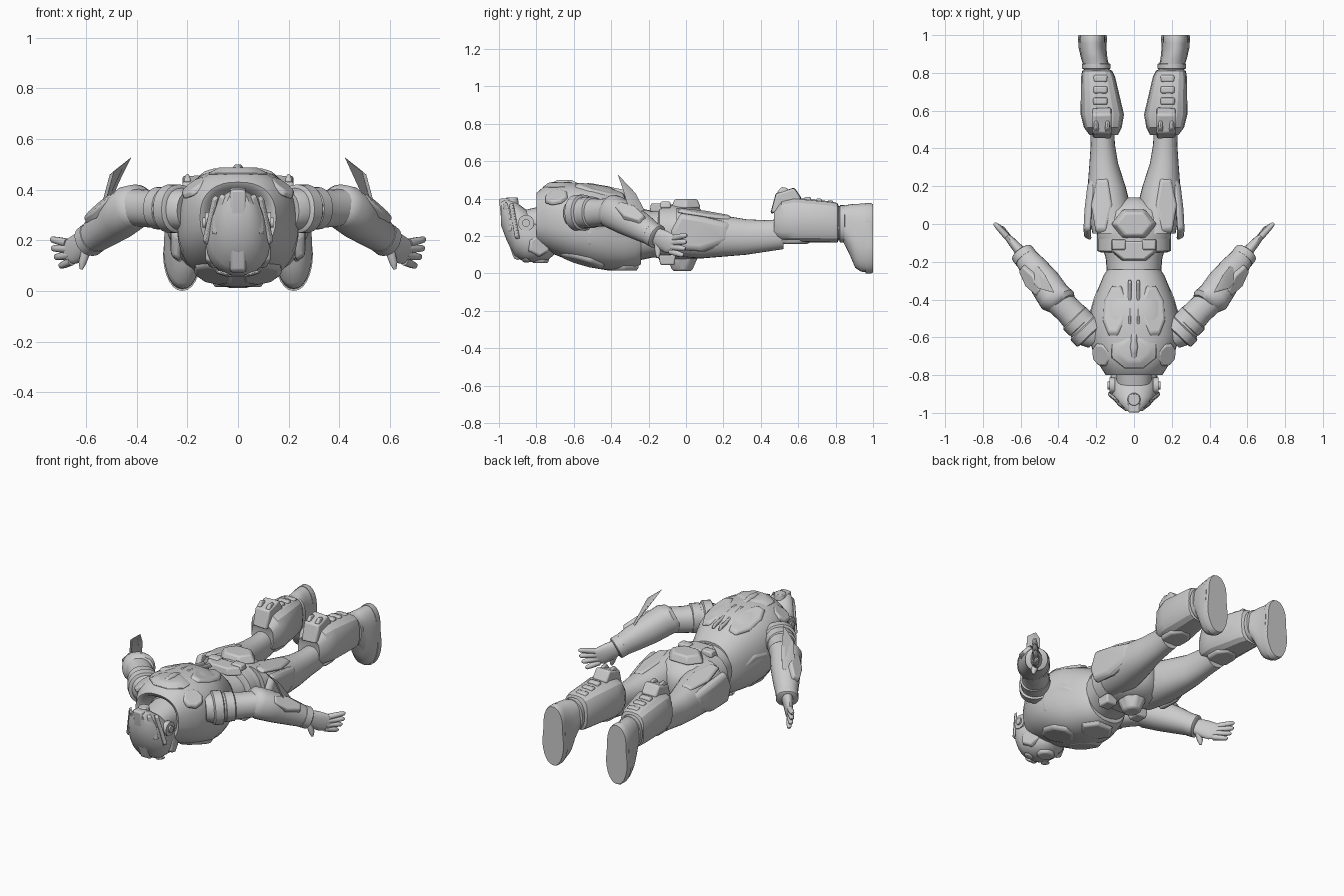
import bpy, bmesh, math
from mathutils import Vector

old = bpy.data.objects.get("Cube")
if old:
    bpy.data.objects.remove(old, do_unlink=True)

grey = bpy.data.materials.new("plain_grey")
grey.use_nodes = True
grey.diffuse_color = (0.6, 0.6, 0.6, 1)
grey.node_tree.nodes["Principled BSDF"].inputs["Base Color"].default_value = grey.diffuse_color

FORWARD, UP = Vector((0, 1, 0)), Vector((0, 0, 1))


def finish(name, bm, pair, bevel=0, angle=35):
    """Turn a bmesh into a shaded object, mirrored when it is one of a pair."""
    bmesh.ops.recalc_face_normals(bm, faces=bm.faces)
    mesh = bpy.data.meshes.new(name)
    bm.to_mesh(mesh)
    bm.free()
    mesh.materials.append(grey)
    ob = bpy.data.objects.new(name, mesh)
    bpy.context.collection.objects.link(ob)
    bpy.ops.object.select_all(action='DESELECT')
    bpy.context.view_layer.objects.active = ob
    ob.select_set(True)
    bpy.ops.object.shade_smooth_by_angle(angle=math.radians(angle))
    if bevel:
        soft = ob.modifiers.new("Soft edges", 'BEVEL')
        soft.width, soft.segments = bevel, 2
    if pair:
        ob.modifiers.new("Mirror", 'MIRROR').use_axis[0] = True


def skin(bm, loops):
    """Bridge neighbouring vertex loops and cap both ends."""
    count = len(loops[0])
    for near, far in zip(loops, loops[1:]):
        for i in range(count):
            j = (i + 1) % count
            bm.faces.new((near[i], near[j], far[j], far[i]))
    bm.faces.new(loops[0])
    bm.faces.new(loops[-1])


def ring(y, wide, low, high, x=0):
    """Cross-section of a part that lies along the body."""
    return Vector((x, y, (low + high) / 2)), wide, (high - low) / 2


def knot(x, y, z, radius):
    """Round cross-section of a limb."""
    return Vector((x, y, z)), radius, radius


def loft(name, rings, axis=FORWARD, pair=False, power=2.2, sides=28, angle=40, arch=0):
    """Superellipse skin through a row of rings; arch pinches the middle like a shoe sole."""
    u = axis.cross(UP).normalized()
    v = u.cross(axis.normalized())
    bm = bmesh.new()
    loops = []
    for centre, wide, high in rings:
        loop = []
        for i in range(sides):
            turn = math.tau * i / sides
            a, b = (math.copysign(abs(k) ** (2 / power), k) for k in (math.cos(turn), math.sin(turn)))
            pinch = 1 - arch * math.exp(-9 * (b - .2) ** 2)
            loop.append(bm.verts.new(centre + u * a * wide * pinch + v * b * high))
        loops.append(loop)
    skin(bm, loops)
    finish(name, bm, pair, angle=angle)


def limb(name, *knots, pair=True, **options):
    loft(name, knots, knots[-1][0] - knots[0][0], pair, **options)


def band(name, centre, axis, wide, high, length, pair=False, **options):
    """Short cuff with chamfered rims."""
    centre, axis = Vector(centre), Vector(axis).normalized()
    rims = [(centre + axis * length * t, wide * s, high * s)
            for t, s in ((-.5, .9), (-.4, 1), (.4, 1), (.5, .9))]
    loft(name, rims, axis, pair, **options)


def slab(name, base, push, taper=.85, pair=True, bevel=.008):
    """Outline pushed along a vector, narrowing on the way."""
    base = [Vector(p) for p in base]
    middle = sum(base, Vector()) / len(base)
    bm = bmesh.new()
    skin(bm, [[bm.verts.new(p) for p in base],
              [bm.verts.new(middle + (p - middle) * taper + Vector(push)) for p in base]])
    finish(name, bm, pair, bevel)


def panel(name, at, size, facing=UP, along=FORWARD, sides=4, **options):
    """Regular polygon plate of a given width, length and thickness."""
    normal = Vector(facing).normalized()
    across = Vector(along).cross(normal).normalized()
    length = normal.cross(across)
    start = math.pi / sides if sides % 4 == 0 else 0
    turns = [start + math.tau * i / sides for i in range(sides)]
    reach_x, reach_y = max(map(math.cos, turns)), max(map(math.sin, turns))
    wide, long, thick = size
    base = [Vector(at) + across * math.cos(t) / reach_x * wide / 2 + length * math.sin(t) / reach_y * long / 2
            for t in turns]
    slab(name, base, normal * thick, **options)


# Torso vest with a hollow collar, abdomen and pelvis
loft("torso_vest", [
    ring(y=-.72, wide=.1, low=.19, high=.38), ring(y=-.79, wide=.13, low=.17, high=.41),
    ring(y=-.8, wide=.15, low=.15, high=.43), ring(y=-.76, wide=.175, low=.13, high=.465),
    ring(y=-.7, wide=.21, low=.1, high=.48), ring(y=-.6, wide=.24, low=.06, high=.485),
    ring(y=-.5, wide=.24, low=.03, high=.48), ring(y=-.41, wide=.215, low=.015, high=.465),
    ring(y=-.33, wide=.185, low=.02, high=.42), ring(y=-.27, wide=.16, low=.03, high=.385),
    ring(y=-.24, wide=.14, low=.05, high=.36)], power=2.4, sides=36, angle=45)
loft("abdomen", [ring(y=-.3, wide=.14, low=.06, high=.36), ring(y=-.18, wide=.15, low=.085, high=.335),
                 ring(y=-.08, wide=.18, low=.08, high=.35)])
loft("pelvis", [ring(y=-.15, wide=.165, low=.09, high=.35), ring(y=-.08, wide=.195, low=.07, high=.37),
                ring(y=0, wide=.2, low=.07, high=.365), ring(y=.07, wide=.17, low=.08, high=.35),
                ring(y=.12, wide=.09, low=.12, high=.3), ring(y=.14, wide=.03, low=.16, high=.26)])
band("belt", (0, -.11, .22), FORWARD, wide=.195, high=.15, length=.08)

# Back and chest armour
panel("upper_back_shell", (0, -.67, .46), (.25, .2, .028), sides=8, taper=.6, pair=False, bevel=.012)
panel("spine_crest", (0, -.65, .475), (.06, .18, .025), sides=6, taper=.4, pair=False)
panel("back_fins", (.022, -.42, .44), (.02, .26, .025), facing=(0, .2, 1))
panel("back_side_plates", (.1, -.46, .435), (.13, .28, .02), facing=(.3, .25, 1), sides=8, bevel=.008)
panel("collar_pads", (.165, -.69, .4), (.12, .13, .025), facing=(.7, -.3, 1), sides=8, bevel=.008)
panel("chest_plates", (.09, -.55, .085), (.17, .26, .03), facing=(.2, -.3, -1), sides=8, bevel=.012)
panel("stomach_plate", (0, -.33, .04), (.22, .16, .025), facing=-UP, sides=6, pair=False)
panel("rib_plates", (.185, -.43, .2), (.18, .24, .025), facing=(1, .3, -.2), sides=8, bevel=.012)

# Belt gear
panel("seat_plate", (0, 0, .35), (.25, .16, .048), sides=6, pair=False, taper=.75, bevel=.01)
panel("lower_back_plate", (0, -.14, .33), (.26, .11, .045), sides=6, pair=False)
panel("back_pouches", (.08, -.11, .35), (.08, .06, .035))
panel("front_pouches", (.11, -.1, .1), (.08, .09, .055), facing=-UP)
panel("groin_guard", (0, -.02, .09), (.15, .17, .078), facing=-UP, sides=8, taper=.6, pair=False, bevel=.012)

# Legs
loft("thighs", [
    ring(x=.12, y=-.05, wide=.1, low=.09, high=.35), ring(x=.13, y=.08, wide=.115, low=.08, high=.335),
    ring(x=.145, y=.2, wide=.1, low=.09, high=.31), ring(x=.16, y=.32, wide=.076, low=.1, high=.29),
    ring(x=.165, y=.42, wide=.064, low=.115, high=.285), ring(x=.17, y=.52, wide=.064, low=.13, high=.29)],
    pair=True)
slab("hip_guards", [(.235 - .12 * abs(y), y, z) for y, z in
                    ((-.09, .22), (-.05, .12), (.1, .11), (.27, .17), (.27, .27), (.1, .31), (-.03, .33))],
     (.04, -.02, 0), taper=.8, bevel=.015)
panel("thigh_back_guards", (.17, .1, .31), (.12, .3, .018), facing=(.2, .15, 1), sides=6)
loft("shin_armour", [
    ring(x=.16, y=.48, wide=.06, low=.2, high=.31), ring(x=.16, y=.47, wide=.075, low=.19, high=.34),
    ring(x=.165, y=.51, wide=.1, low=.17, high=.39), ring(x=.168, y=.58, wide=.115, low=.165, high=.405),
    ring(x=.19, y=.78, wide=.09, low=.165, high=.385), ring(x=.195, y=.81, wide=.08, low=.165, high=.375),
    ring(x=.195, y=.82, wide=.06, low=.19, high=.35)], pair=True, power=3, sides=16, angle=25)
slab("calf_guards", [(.12, y, z) for y, z in ((.45, .32), (.48, .43), (.52, .44), (.58, .46), (.62, .4), (.55, .33))],
     (.1, 0, 0), taper=.95, bevel=.01)
for label, x in (("inner", .14), ("outer", .2)):
    panel(label + "_calf_spikes", (x, .52, .425), (.03, .07, .035), facing=(0, .2, 1), taper=.5)
for i, label in enumerate(("upper", "middle", "lower")):
    panel(label + "_calf_ribs", (.178, .65 + .06 * i, .385 - .01 * i), (.08, .04, .025))
panel("knee_plates", (.17, .57, .18), (.15, .2, .022), facing=-UP, sides=8, bevel=.008)

# Boots with flat shaped soles
loft("boots", [
    ring(x=.195, y=.78, wide=.07, low=.185, high=.36), ring(x=.2, y=.84, wide=.07, low=.17, high=.36),
    ring(x=.21, y=.875, wide=.072, low=.1, high=.37), ring(x=.215, y=.905, wide=.074, low=.03, high=.372),
    ring(x=.22, y=.935, wide=.076, low=.01, high=.373), ring(x=.22, y=.98, wide=.076, low=.005, high=.373)],
    pair=True, arch=.06)
loft("boot_soles", [ring(x=.22, y=.96, wide=.08, low=0, high=.376), ring(x=.22, y=.99, wide=.08, low=0, high=.376),
                    ring(x=.22, y=1, wide=.077, low=.005, high=.37)], pair=True, arch=.14)
band("ankle_cuffs", (.2, .835, .265), FORWARD, wide=.076, high=.1, length=.03, pair=True)

# Arms
shoulder, elbow, wrist = Vector((.25, -.565, .325)), Vector((.42, -.39, .33)), Vector((.58, -.17, .205))
limb("upper_arms", knot(.19, -.6, .32, radius=.075), (shoulder, .09, .09), knot(.29, -.52, .325, radius=.08),
     knot(.35, -.455, .325, radius=.074), (elbow, .074, .074))
for label, place, radius in (("upper", 0, .096), ("lower", .28, .084)):
    band(label + "_shoulder_bands", shoulder.lerp(elbow, place), elbow - shoulder, radius, radius, length=.06, pair=True)
limb("forearms", knot(.365, -.42, .35, radius=.062), knot(.385, -.41, .345, radius=.083), (elbow, .09, .09),
     knot(.47, -.315, .29, radius=.086), knot(.53, -.235, .245, radius=.074), (wrist, .06, .06), sides=20)
band("wrist_cuffs", wrist, wrist - elbow, wide=.064, high=.064, length=.05, pair=True)
panel("forearm_guards", elbow.lerp(wrist, .45) + Vector((.04, -.007, .04)), (.1, .2, .035),
      facing=(.6, -.1, .57), along=wrist - elbow, sides=6)
slab("forearm_blades", [(.53, -.3, .325), (.51, -.22, .335), (.47, -.27, .43), (.42, -.365, .53), (.49, -.345, .475)],
     (.018, 0, -.01), taper=.9, bevel=.003)

# Hands with fanned fingers
palm = Vector((.65, -.09, .16))
loft("palms", [(wrist, .035, .045), (wrist.lerp(palm, .6), .026, .056), (palm, .022, .056),
               (palm + Vector((.03, .03, -.01)), .012, .045)], palm - wrist, True, sides=16)
for i, label in enumerate(("little", "ring", "middle", "index")):
    root = palm + Vector((.025 - .006 * i, .025 - .006 * i, .03 - .024 * i))
    tip = Vector((.74 - .004 * i * i, .005 - .002 * i * i, .205 - .036 * i))
    limb(label + "_fingers", (root, .017, .017), (root.lerp(tip, .6), .015, .015),
         (root.lerp(tip, .9), .012, .012), (tip, .005, .005), sides=10)
limb("thumbs", knot(.6, -.15, .16, radius=.02), knot(.615, -.15, .11, radius=.016),
     knot(.62, -.15, .085, radius=.006), sides=10)

# Head and helmet
loft("neck", [ring(y=-.86, wide=.09, low=.19, high=.34), ring(y=-.68, wide=.11, low=.17, high=.38)])
loft("helmet", [
    ring(y=-.99, wide=.045, low=.26, high=.395), ring(y=-.96, wide=.085, low=.18, high=.4),
    ring(y=-.915, wide=.115, low=.09, high=.385), ring(y=-.86, wide=.128, low=.06, high=.345),
    ring(y=-.8, wide=.122, low=.06, high=.3), ring(y=-.74, wide=.1, low=.07, high=.24),
    ring(y=-.705, wide=.055, low=.1, high=.2)], sides=32)
slab("helmet_crest", [(-.032, y, z) for y, z in ((-1, .4), (-.91, .4), (-.89, .07), (-.92, .08), (-.985, .26))],
     (.064, 0, 0), taper=1, pair=False, bevel=.01)
panel("side_blades", (.105, -.915, .28), (.025, .2, .014), facing=(1, -.7, .1), along=(-.2, -.2, 1), bevel=.003)
panel("temple_plates", (.075, -.95, .3), (.05, .17, .01), facing=(.7, -.8, 0), along=(-.2, -.2, 1), sides=6, bevel=.003)
for label, reach, radius in (("discs", .13, .042), ("knobs", .14, .02)):
    limb("ear_" + label, knot(.1, -.855, .27, radius), knot(reach, -.855, .27, radius), sides=24)
panel("rear_disc", (0, -.93, .37), (.072, .072, .036), sides=24, pair=False, bevel=.004)
panel("eye_lenses", (.06, -.855, .075), (.06, .045, .012), facing=(.3, -.1, -1), sides=8)
panel("mouth_guard", (0, -.78, .085), (.11, .1, .03), facing=-UP, sides=8, pair=False, bevel=.01)
panel("cheek_guards", (.09, -.79, .15), (.13, .12, .028), facing=(1, .3, 0), sides=6)
